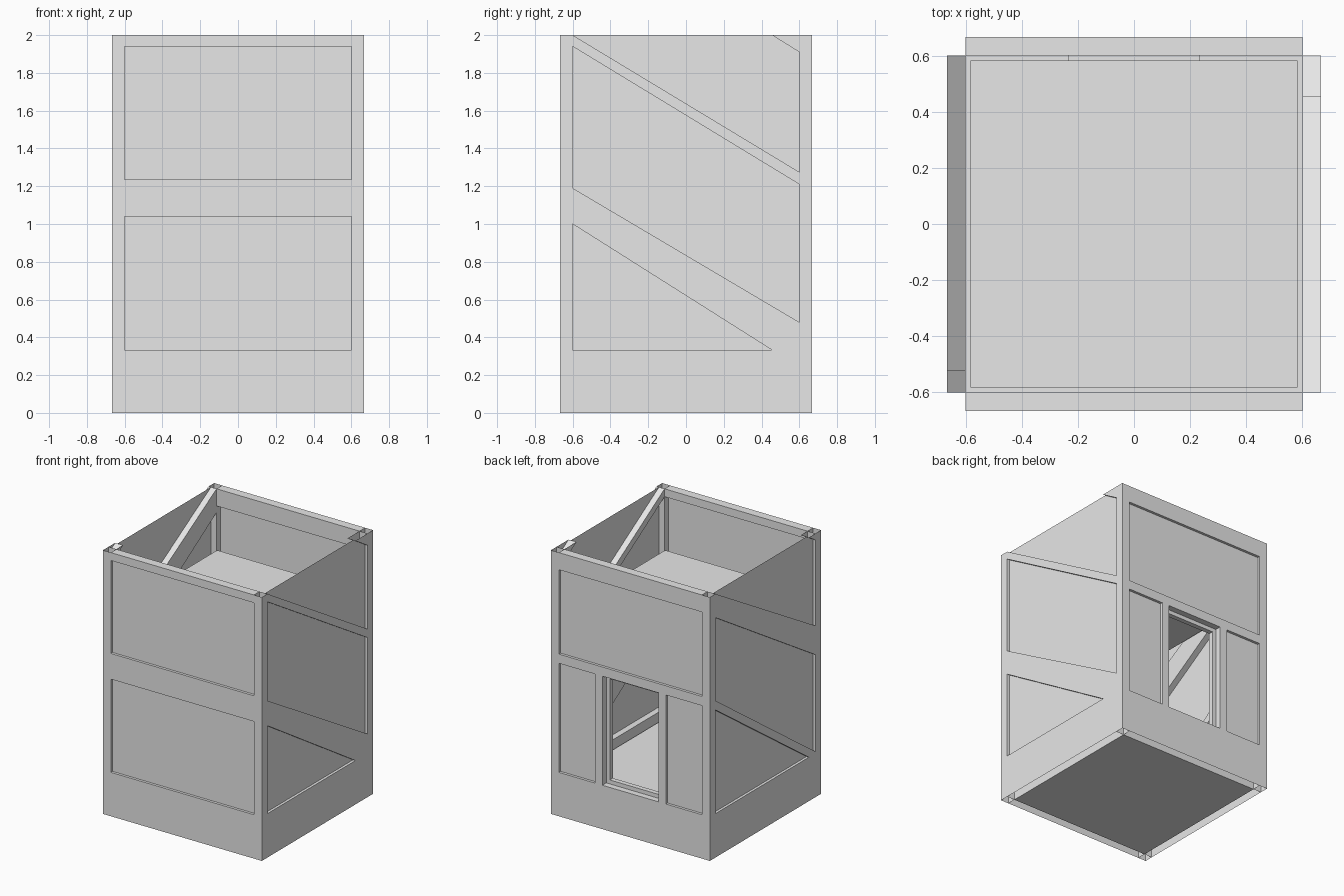
import bpy, bmesh, math
from mathutils import Matrix

cube = bpy.data.objects.get("Cube")
if cube:
    bpy.data.objects.remove(cube, do_unlink=True)

grey = bpy.data.materials.new("plaster_grey")
grey.use_nodes = True
grey.diffuse_color = (0.8, 0.8, 0.8, 1)
grey.node_tree.nodes["Principled BSDF"].inputs["Base Color"].default_value = (0.8, 0.8, 0.8, 1)

IN, OUT, PANEL = 0.6, 0.667, 0.647   # inner face, outer face, recessed panel
H = 2.0


def finish(name, bm, quarter_turns=0):
    me = bpy.data.meshes.new(name)
    bmesh.ops.rotate(bm, verts=bm.verts, cent=(0, 0, 0),
                     matrix=Matrix.Rotation(quarter_turns * math.pi / 2, 3, 'Z'))
    bm.to_mesh(me)
    bm.free()
    me.materials.append(grey)
    ob = bpy.data.objects.new(name, me)
    bpy.context.collection.objects.link(ob)
    return ob


def sheet(bm, pts, d):
    """Flat face at distance d in front of the centre."""
    return bm.faces.new([bm.verts.new((u, -d, z)) for u, z in pts])


def slab(bm, pts, near=IN, far=OUT):
    """Outline extruded through the wall thickness."""
    face = sheet(bm, pts, far)
    ext = bmesh.ops.extrude_face_region(bm, geom=[face], use_keep_orig=True)
    for v in ext["geom"]:
        if isinstance(v, bmesh.types.BMVert):
            v.co.y = -near


def rect(u0, u1, z0, z1):
    return [(u0, z0), (u1, z0), (u1, z1), (u0, z1)]


def wall(name, turns, bands, panels, capped):
    """Framing bands with thin recessed panels; undersides are open."""
    bm = bmesh.new()
    for b in bands:
        slab(bm, b)
    bmesh.ops.recalc_face_normals(bm, faces=bm.faces)
    level = lambda f, z: all(abs(v.co.z - z) < 1e-4 for v in f.verts)
    ends = [f for f in bm.faces if level(f, 0) or (level(f, H) and not capped)]
    bmesh.ops.delete(bm, geom=ends, context='FACES')
    for p in panels:
        sheet(bm, p, PANEL)
    return finish(name, bm, turns)


SILL = 0.333
# Front wall: three bands and two wide panels
wall("front_wall", 0,
     [rect(-IN, IN, 0, SILL), rect(-IN, IN, 1.04, 1.235), rect(-IN, IN, 1.94, H)],
     [rect(-IN, IN, SILL, 1.04), rect(-IN, IN, 1.235, 1.94)], True)

# Back wall: window opening between two posts, narrow panels beside it
WIN, POST, HEAD = 0.235, 0.298, 1.16
wall("back_wall", 2,
     [rect(-IN, IN, 0, SILL), rect(-IN, IN, HEAD, 1.23), rect(-IN, IN, 1.87, H),
      rect(-POST, -WIN, SILL, HEAD), rect(WIN, POST, SILL, HEAD)],
     [rect(-IN, -POST, SILL, HEAD), rect(POST, IN, SILL, HEAD),
      rect(-IN, IN, 1.23, 1.87)], True)


# Side walls: sloping bands that follow a climbing diagonal
def sloped_wall(name, turns, tri, tip, low, mid, top, corner):
    base = [(-IN, 0), (IN, 0), (IN, low[1]), (-IN, low[0]),
            (-IN, tri), (tip, SILL), (-IN, SILL)]
    beam = [(-IN, mid[0]), (IN, mid[1]), (IN, top), (-IN, H)]
    nook = [(tip, H), (IN, corner), (IN, H)]
    wall(name, turns, [base, beam, nook],
         [[(-IN, SILL), (tip, SILL), (-IN, tri)],
          [(-IN, low[0]), (IN, low[1]), (IN, mid[1]), (-IN, mid[0])],
          [(-IN, H), (IN, top), (IN, corner), (tip, H)]], False)


sloped_wall("left_wall", 1, 1.0, 0.455, (1.19, 0.48), (1.94, 1.21), 1.275, 1.91)
sloped_wall("right_wall", 3, 1.12, 0.52, (1.19, 0.345), (1.82, 1.08), 1.30, 1.95)

# Corner posts: square tubes open at both ends
for i, label in enumerate(("front_left", "back_left", "back_right", "front_right")):
    bm = bmesh.new()
    ring = [(IN, -OUT), (OUT, -OUT), (OUT, -IN), (IN, -IN)]
    for (x0, y0), (x1, y1) in zip(ring, ring[1:] + ring[:1]):
        bm.faces.new([bm.verts.new(c) for c in
                      ((x0, y0, 0), (x1, y1, 0), (x1, y1, H), (x0, y0, H))])
    finish(label + "_corner_post", bm, i)

# Window frame set into the inner side of the opening
bm = bmesh.new()
T = 0.03
for r in (rect(-WIN, -WIN + T, SILL, HEAD), rect(WIN - T, WIN, SILL, HEAD),
          rect(-WIN + T, WIN - T, SILL, SILL + T), rect(-WIN + T, WIN - T, HEAD - T, HEAD)):
    slab(bm, r, 0.583, 0.62)
bmesh.ops.recalc_face_normals(bm, faces=bm.faces)
finish("window_frame", bm, 2)

# Floors: base plate and two thin storey slabs
for name, half, z0, z1 in (("base_plate", IN, 0, 0.01), ("lower_floor", 0.583, 0.255, 0.27),
                           ("upper_floor", 0.583, 1.53, 1.545)):
    bm = bmesh.new()
    bmesh.ops.create_cube(bm, size=1)
    bmesh.ops.scale(bm, verts=bm.verts, vec=(2 * half, 2 * half, z1 - z0))
    bmesh.ops.translate(bm, verts=bm.verts, vec=(0, 0, (z0 + z1) / 2))
    finish(name, bm)
